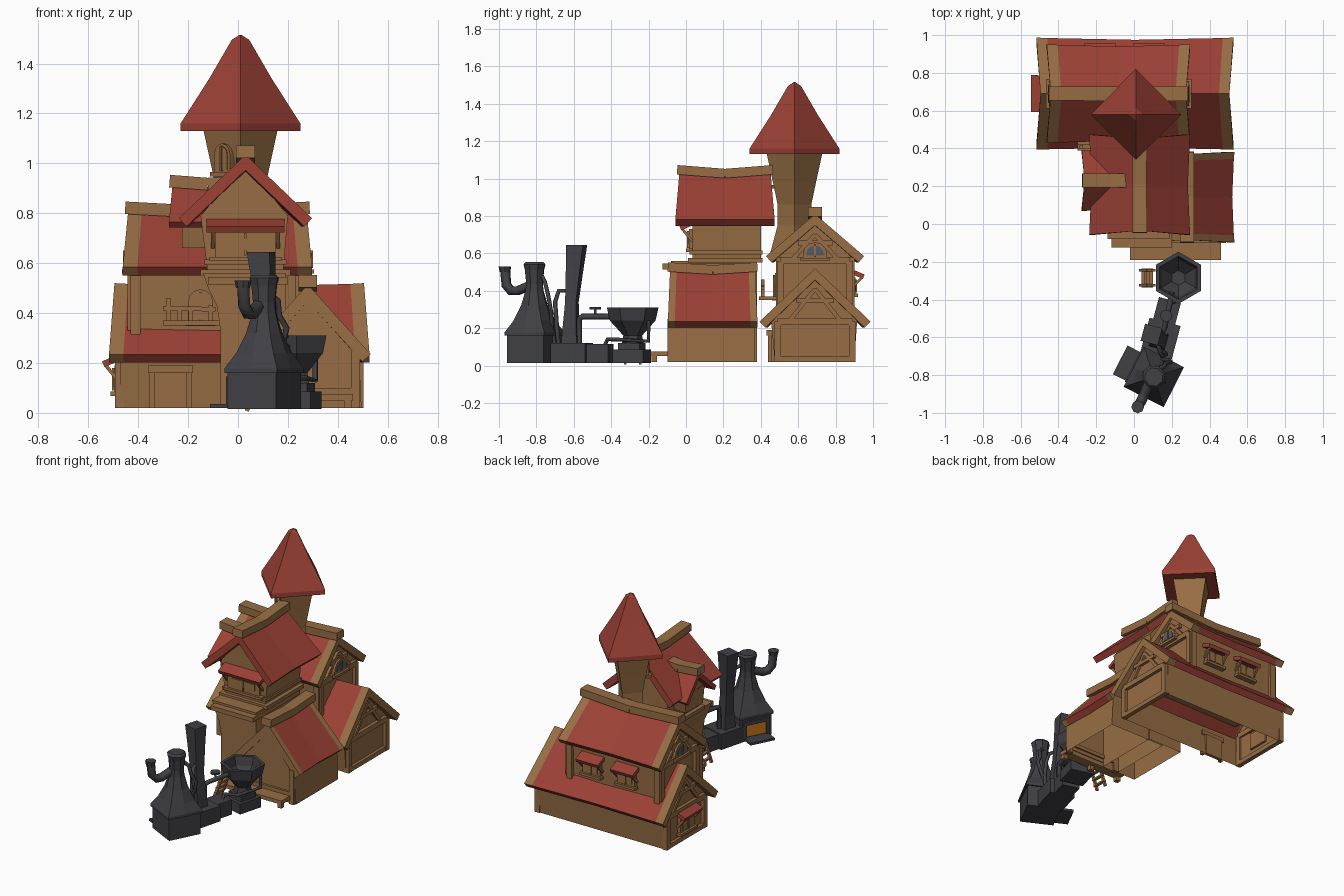
import bpy, bmesh, math
from mathutils import Vector, Matrix

if "Cube" in bpy.data.objects:
    bpy.data.objects.remove(bpy.data.objects["Cube"])


def material(name, rgb):
    m = bpy.data.materials.new(name)
    m.use_nodes = True
    m.diffuse_color = (*rgb, 1)
    node = next(n for n in m.node_tree.nodes if n.type == 'BSDF_PRINCIPLED')
    node.inputs["Base Color"].default_value = (*rgb, 1)
    return m


TILE = material("red_tile", (0.33, 0.052, 0.035))
WOOD = material("tan_wood", (0.31, 0.155, 0.058))
IRON = material("dark_iron", (0.052, 0.052, 0.06))
FIRE = material("orange_fire", (0.62, 0.19, 0.015))
GLASS = material("grey_glass", (0.09, 0.105, 0.13))


def build(name, verts, faces, mats, idx, mat4=None):
    me = bpy.data.meshes.new(name)
    me.from_pydata([tuple(v) for v in verts], [], faces)
    for m in mats:
        me.materials.append(m)
    for i, k in enumerate(idx):
        me.polygons[i].material_index = k
    bm = bmesh.new()
    bm.from_mesh(me)
    bmesh.ops.recalc_face_normals(bm, faces=bm.faces)
    bm.to_mesh(me)
    bm.free()
    ob = bpy.data.objects.new(name, me)
    if mat4:
        ob.matrix_world = mat4
    bpy.context.collection.objects.link(ob)


def loft(name, rings, mats, segs=None, mat4=None, first=0):
    """Skin equal rings and cap both ends; segs gives a material per segment."""
    n, k = len(rings[0]), len(rings)
    segs = segs or [0] * (k - 1)
    faces = [tuple(range(n)), tuple(range((k - 1) * n, k * n))]
    idx = [segs[0], segs[-1]]
    for s in range(k - 1):
        for i in range(first, n):
            j = (i + 1) % n
            faces.append((s * n + i, s * n + j, s * n + n + j, s * n + n + i))
            idx.append(segs[s])
    build(name, [v for r in rings for v in r], faces, mats, idx, mat4)


def at(axis, u, v, z):
    return (u, v, z) if axis == 'x' else (v, u, z)


def prism(name, axis, a, b, profile, mat, mat4=None, first=0):
    loft(name, [[at(axis, u, v, z) for v, z in profile] for u in (a, b)], [mat], None, mat4, first)


def shell(name, axis, a, b, profile):
    """Wall shell without a floor; the profile starts with its base edge."""
    prism(name, axis, a, b, profile, WOOD, None, 1)


def beam(name, p, q, w, h, mat=WOOD, mat4=None):
    p, q = Vector(p), Vector(q)
    d = q - p
    m = Matrix.Translation((p + q) / 2) @ d.to_track_quat('X', 'Z').to_matrix().to_4x4()
    if mat4:
        m = mat4 @ m
    x = d.length / 2
    sec = [(-w / 2, -h / 2), (w / 2, -h / 2), (w / 2, h / 2), (-w / 2, h / 2)]
    prism(name, 'x', -x, x, sec, mat, m)


def box(name, x0, x1, y0, y1, z0, z1, mat=WOOD, mat4=None):
    prism(name, 'x', x0, x1, [(y0, z0), (y1, z0), (y1, z1), (y0, z1)], mat, mat4)


def lathe(name, x, y, profile, n, mat, start=0.0):
    """Rings of (radius, height, optional shift)."""
    rings = []
    for r, z, *s in profile:
        dx, dy = s or (0, 0)
        rings.append([(x + dx + r * math.cos(start + math.tau * i / n),
                       y + dy + r * math.sin(start + math.tau * i / n), z) for i in range(n)])
    loft(name, rings, [mat])


def tube(name, pts, r):
    cu = bpy.data.curves.new(name, 'CURVE')
    cu.dimensions, cu.bevel_depth, cu.bevel_resolution = '3D', r, 1
    cu.use_fill_caps = True
    sp = cu.splines.new('POLY')
    sp.points.add(len(pts) - 1)
    for p, c in zip(sp.points, pts):
        p.co = (*c, 1)
    tmp = bpy.data.objects.new(name + "_path", cu)
    bpy.context.collection.objects.link(tmp)
    me = bpy.data.meshes.new_from_object(tmp.evaluated_get(bpy.context.evaluated_depsgraph_get()))
    bpy.data.objects.remove(tmp)
    me.materials.clear()
    me.materials.append(IRON)
    bpy.context.collection.objects.link(bpy.data.objects.new(name, me))


def roof(name, axis, a, b, c, half, ridge, eave, trim=0.0, sag=0.02, th=0.045, splay=0.022, capped=True):
    """Sagging gable roof, eaves splayed past the ridge, with wooden end strips."""
    mid, L = (a + b) / 2, (b - a) / 2
    rings = []
    for u in [a, a + trim, mid, b - trim, b] if trim else [a, mid, b]:
        k = (u - mid) / L
        rz, hw, out = ridge + sag * k * k, half + .012 * k * k, splay * k
        ang = math.atan2(rz - eave, hw)
        e, f = hw - th * math.sin(ang), eave - th * math.cos(ang)
        sec = [(0, rz, 0), (hw, eave, out), (e, f, out), (0, rz - th / math.cos(ang), 0),
               (-e, f, out), (-hw, eave, out)]
        rings.append([at(axis, u + o, c + v, z) for v, z, o in sec])
    loft(name, rings, [TILE, WOOD], [1, 0, 0, 1] if trim else [0, 0])
    for i, u in enumerate((a - .012, b + .012) if capped else ()):
        beam(f"{name}_ridge_beam_{i}", at(axis, mid, c, ridge + .012),
             at(axis, u, c, ridge + sag + .012), .075, .05)


def window(name, loc, yaw, w, h, pane=WOOD, arch=True, awning=False):
    """Framed window whose sill is centred on loc; yaw 0 faces the front."""
    m = Matrix.Translation(loc) @ Matrix.Rotation(math.radians(yaw), 4, 'Z')

    def outline(g):
        r = w / 2 - g
        if not arch:
            return [(-r, g), (r, g), (r, h - g), (-r, h - g)]
        top = [(r * math.cos(math.pi * i / 6), h - w / 2 + r * math.sin(math.pi * i / 6)) for i in range(7)]
        return [(-r, g), (r, g)] + top
    prism(name + "_frame", 'y', -.02, .02, outline(0), WOOD, m)
    prism(name + "_pane", 'y', -.024, .0, outline(w * .14), pane, m)
    box(name + "_mullion", -.005, .005, -.03, 0, .01, h - .01, WOOD, m)
    box(name + "_sill", -w * .6, w * .6, -.035, .0, -.012, .005, WOOD, m)
    if awning:
        beam(name + "_awning", (0, .005, h + .035), (0, -.065, h + .005), w * 1.3, .025, TILE, m)
        for s in (-1, 1):
            beam(f"{name}_bracket_{s}", (s * w * .55, -.055, h), (s * w * .55, 0, h * .4), .014, .014, WOOD, m)


def timbers(name, axis, u, c, half, z0, zt, apex):
    """Framing on a gable end."""
    def bar(part, v0, za, v1, zb, w):
        beam(f"{name}_{part}", at(axis, u, c + v0, za), at(axis, u, c + v1, zb), w, w)
    bar("tie", -half, zt, half, zt, .035)
    bar("collar", -half * .5, (zt + apex) / 2, half * .5, (zt + apex) / 2, .025)
    for s in (-1, 1):
        bar(f"post_{s}", s * half, z0, s * half, zt, .035)
        bar(f"brace_{s}", s * half * .7, zt, 0, apex - .05, .022)


# Rear house: two stacked gabled storeys
shell("rear_lower_walls", 'x', -.47, .48, [(.475, .02), (.90, .02), (.915, .24), (.69, .49), (.455, .24)])
roof("rear_lower_roof", 'x', -.495, .505, .69, .285, .505, .235, .055, sag=.015, capped=False)
prism("rear_upper_walls", 'x', -.42, .26, [(.505, .28), (.875, .28), (.885, .58), (.69, .77), (.495, .58)], WOOD)
roof("rear_upper_roof", 'x', -.44, .275, .69, .25, .79, .585, .055)
for side, x, xu in (("left", -.475, -.425), ("right", .485, .265)):
    timbers(f"rear_{side}_lower", 'x', x, .69, .2, .02, .235, .46)
    timbers(f"rear_{side}_upper", 'x', xu, .69, .185, .33, .56, .75)
    box(f"rear_{side}_sill", x - .015, x + .015, .48, .9, .02, .05)
window("right_gable_window", (.27, .69, .57), 90, .13, .09, GLASS)
window("left_gable_window", (-.43, .69, .57), -90, .13, .09, GLASS)
window("left_awning_window", (-.475, .69, .08), -90, .15, .11, arch=False, awning=True)
for i, x in enumerate((.08, -.18)):
    window(f"back_window_{i}", (x, .885, .38), 180, .13, .09, arch=False, awning=True)
for i, x in enumerate((-.41, .25)):
    for j, y in enumerate((.495, .885)):
        box(f"upper_corner_post_{i}_{j}", x - .02, x + .02, y - .015, y + .015, .3, .58)

# Front door and balcony
box("front_door", -.335, -.205, .458, .48, .02, .16)
box("door_lintel", -.36, -.18, .43, .47, .16, .19)
for x in (-.345, -.195):
    beam("door_post", (x, .45, .02), (x, .45, .17), .022, .022)
window("balcony_door", (-.15, .495, .36), 0, .10, .135)
box("balcony_floor", -.3, -.07, .39, .5, .35, .37)
for x, z in ((-.28, .46), (-.235, .415), (-.19, .415), (-.11, .43)):
    beam("balcony_post", (x, .41, .355), (x, .41, z), .018, .018)
beam("balcony_rail", (-.3, .41, .42), (-.09, .41, .415), .02, .018)

# Tower
lathe("tower_shaft", .01, .58, [(.13, .6), (.09, .75), (.09, .86), (.115, .98), (.15, 1.14)], 4, WOOD)
lathe("tower_roof", .01, .58, [(.24, 1.13), (.24, 1.16), (.125, 1.34), (.035, 1.495), (.004, 1.515)], 4, TILE)
window("tower_window", (-.05, .515, .96), -45, .09, .12)

# Front wing
shell("front_wing_walls", 'y', -.085, .37, [(.07, .02), (.495, .02), (.485, .24), (.28, .49), (.06, .24)])
roof("front_wing_roof", 'y', -.085, .37, .28, .24, .5, .235, .035, .015, splay=.012)
for x in (.09, .47):
    box("front_wing_post", x - .018, x + .018, -.1, -.07, .02, .25)
box("front_wing_sill", .08, .48, -.1, -.07, .075, .1)
box("front_deck", -.02, .46, -.19, -.08, .05, .075)
for x in (0, .22, .44):
    box("deck_post", x - .015, x + .015, -.185, -.155, .02, .07)

# Corbelled stair body and hall above it
shell("stair_body", 'y', -.08, .38, [(-.07, .02), (.19, .02), (.19, .56), (-.14, .56), (-.12, .5),
                                     (-.085, .43), (-.07, .33)])
box("stair_ledge", -.12, .2, -.125, .38, .515, .545)
prism("hall_walls", 'y', .035, .4, [(-.12, .55), (.18, .55), (.20, .79), (.03, 1.0), (-.15, .79)], WOOD)
box("hall_floor_band", -.15, .21, .01, .41, .55, .575)
box("hall_upper_band", -.135, .195, .02, .41, .595, .615)
roof("hall_roof", 'y', -.035, .452, .03, .255, 1.015, .78, sag=.02)
window("hall_window", (.03, .035, .62), 0, .24, .11, arch=False, awning=True)

# Side dormer
prism("dormer_walls", 'x', -.225, 0, [(.14, .66), (.32, .66), (.34, .78), (.23, .9), (.12, .78)], WOOD)
roof("dormer_roof", 'x', -.262, .02, .23, .15, .905, .765, sag=.012, th=.03, splay=.015)

# Boiler with firebox, and a hood blending from square to round
BOILER = Matrix.Translation((.105, -.81, 0)) @ Matrix.Rotation(math.radians(-27), 4, 'Z')
box("boiler_box", -.11, .11, -.11, .11, .015, .17, IRON, BOILER)
box("boiler_fire", -.114, -.10, -.07, .07, .04, .12, FIRE, BOILER)
box("fire_tray", -.20, -.105, -.085, .085, .02, .035, IRON, BOILER)
for s in (-1, 1):
    box("fire_jamb", -.125, -.10, s * .08 - .012, s * .08 + .012, .03, .14, IRON, BOILER)
box("fire_lintel", -.125, -.10, -.092, .092, .12, .145, IRON, BOILER)
hood = [(.168, .119, .16), (.168, .119, .178), (.118, .098, .24), (.076, .072, .32), (.051, .051, .4),
        (.047, .047, .44), (.054, .054, .51), (.062, .062, .54), (.05, .05, .553)]
loft("boiler_hood", [[(r * math.cos(math.pi * i / 4), r * math.sin(math.pi * i / 4), z)
                      for i, r in enumerate((side, corner) * 4)] for corner, side, z in hood],
     [IRON], None, BOILER)
tube("steam_horn", [(.085, -.83, .43), (.055, -.9, .40), (.04, -.935, .4), (.025, -.96, .43), (.02, -.968, .52)], .027)
lathe("horn_mouth", .02, -.968, [(.028, .5), (.034, .53)], 8, IRON)

# Chimney, hoses and valve
TURN = Matrix.Rotation(math.radians(-15), 4, 'Z')
box("chimney_base", -.085, .085, -.095, .095, .015, .12, IRON, Matrix.Translation((.14, -.61, 0)) @ TURN)
box("link_box", -.06, .06, -.06, .06, .015, .115, IRON, Matrix.Translation((.175, -.46, 0)) @ TURN)
lathe("chimney", .13, -.615, [(.062, .11), (.052, .2), (.042, .34, -.01, .005), (.055, .52, -.027, .02),
                              (.066, .645, -.038, .03)], 4, IRON, math.pi / 4 - .26)
tube("hose_long", [(.12, -.77, .48), (.16, -.755, .45), (.165, -.74, .39), (.195, -.73, .34),
                   (.18, -.72, .28), (.15, -.72, .22), (.15, -.7, .1)], .012)
tube("hose_short", [(.12, -.62, .4), (.14, -.68, .4), (.15, -.70, .34), (.17, -.69, .2), (.16, -.68, .1)], .012)
tube("feed_pipe", [(.15, -.57, .1), (.15, -.57, .25), (.16, -.555, .262), (.19, -.42, .262), (.2, -.36, .262)], .016)
tube("valve_stem", [(.17, -.485, .26), (.17, -.485, .31)], .008)
lathe("valve_wheel", .17, -.485, [(.032, .3), (.032, .312)], 10, IRON)
tube("return_pipe", [(.19, -.44, .1), (.19, -.42, .14), (.27, -.385, .14), (.31, -.2, .13), (.31, -.2, .24)], .011)

# Hopper mill
MILL = Matrix.Translation((.235, -.29, 0)) @ TURN
box("mill_base", -.08, .08, -.085, .085, .015, .085, IRON, MILL)
box("mill_block", -.06, .06, -.06, .06, .08, .12, IRON, MILL)
lathe("hopper", .235, -.285, [(.06, .11), (.05, .16), (.085, .2), (.122, .24), (.138, .31),
                              (.115, .31), (.1, .25), (.04, .19)], 6, IRON, math.pi / 2)

# Leaning ladder
for y in (-.325, -.245):
    beam("ladder_rail", (.035, y, .008), (.105, y, .19), .014, .018)
for t in (.2, .4, .6, .8):
    beam("ladder_rung", (.035 + .07 * t, -.335, .19 * t), (.035 + .07 * t, -.235, .19 * t), .02, .012)
